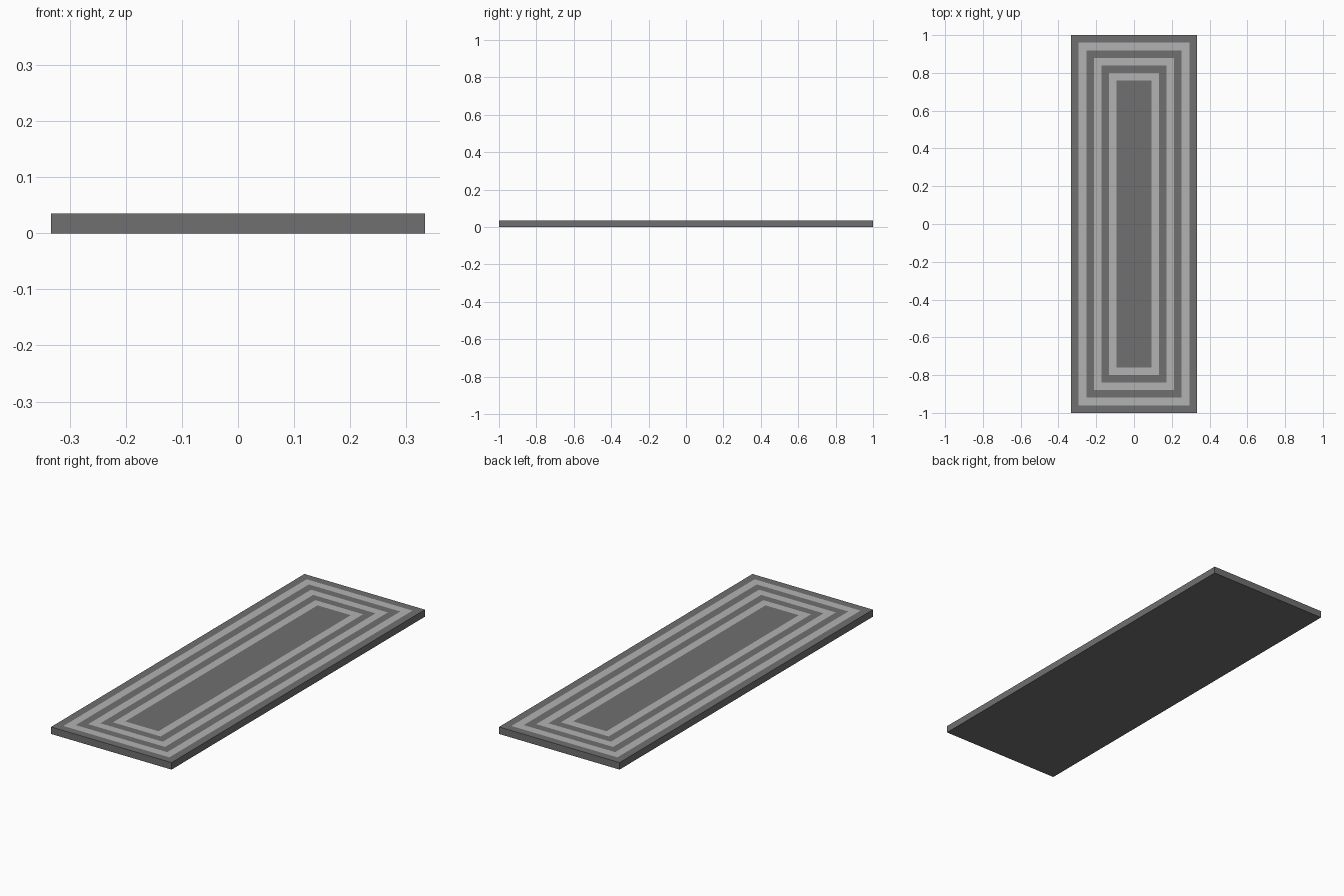
import bpy
import bmesh

if "Cube" in bpy.data.objects:
    bpy.data.objects.remove(bpy.data.objects["Cube"])

HALF_X, HALF_Y, HEIGHT = 0.333, 1.0, 0.035
BAND = 0.0402   # width of every concentric band
BANDS = 6       # alternating dark / light frames around the centre panel


def grey(name, value):
    mat = bpy.data.materials.new(name)
    mat.diffuse_color = (value, value, value, 1)
    mat.use_nodes = True
    mat.node_tree.nodes["Principled BSDF"].inputs["Base Color"].default_value = mat.diffuse_color
    return mat


# Flat slab
bm = bmesh.new()
bmesh.ops.create_cube(bm, size=1)
for v in bm.verts:
    v.co.x *= 2 * HALF_X
    v.co.y *= 2 * HALF_Y
    v.co.z = (v.co.z + 0.5) * HEIGHT

# Flush concentric stripes: inset the top repeatedly, lightening every second frame
top = max(bm.faces, key=lambda f: f.calc_center_median().z)
for i in range(BANDS):
    frame = bmesh.ops.inset_region(bm, faces=[top], thickness=BAND,
                                   use_even_offset=True)["faces"]
    for f in frame:
        f.material_index = i % 2
top.material_index = 0

mesh = bpy.data.meshes.new("striped_mat")
bm.to_mesh(mesh)
bm.free()
mesh.materials.append(grey("dark_grey", 0.16))
mesh.materials.append(grey("light_grey", 0.45))
striped_mat = bpy.data.objects.new("striped_mat", mesh)
bpy.context.collection.objects.link(striped_mat)
